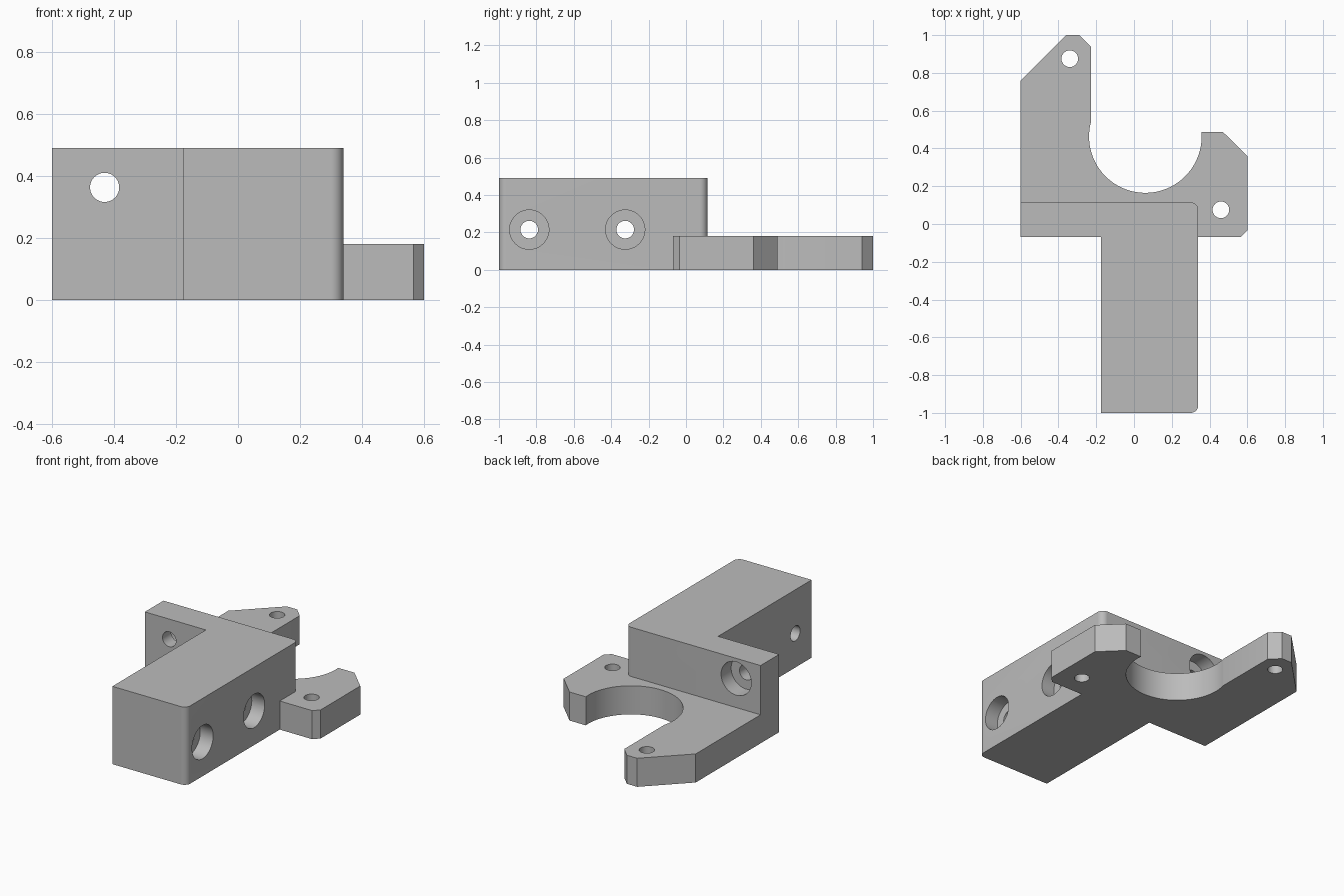
import bpy, bmesh
from math import sin, cos, pi, radians
from mathutils import Vector

cube = bpy.data.objects.get("Cube")
if cube:
    bpy.data.objects.remove(cube, do_unlink=True)

grey = bpy.data.materials.new("plain_grey")
grey.use_nodes = True
colour = (0.5, 0.5, 0.5, 1)
grey.diffuse_color = colour
grey.node_tree.nodes["Principled BSDF"].inputs["Base Color"].default_value = colour


def arc(cx, cy, r, start, end, steps):
    """Points along an arc, angles in degrees."""
    angles = [radians(start + (end - start) * i / steps) for i in range(steps + 1)]
    return [(cx + r * cos(a), cy + r * sin(a)) for a in angles]


def prism(name, outline, height):
    """Extrude a flat outline upward from the ground."""
    bm = bmesh.new()
    face = bm.faces.new([bm.verts.new((x, y, 0)) for x, y in outline])
    result = bmesh.ops.extrude_face_region(bm, geom=[face])
    top = [v for v in result["geom"] if isinstance(v, bmesh.types.BMVert)]
    bmesh.ops.translate(bm, verts=top, vec=(0, 0, height))
    bmesh.ops.recalc_face_normals(bm, faces=bm.faces)
    mesh = bpy.data.meshes.new(name)
    bm.to_mesh(mesh)
    bm.free()
    mesh.materials.append(grey)
    obj = bpy.data.objects.new(name, mesh)
    bpy.context.collection.objects.link(obj)
    return obj


def combine(target, other, operation):
    """Apply a boolean and discard the helper."""
    mod = target.modifiers.new(operation.lower(), "BOOLEAN")
    mod.object, mod.operation, mod.solver = other, operation, "EXACT"
    bpy.context.view_layer.objects.active = target
    bpy.ops.object.modifier_apply(modifier=mod.name)
    bpy.data.objects.remove(other, do_unlink=True)


def drill(target, start, end, radius):
    """Cut a round hole between two points."""
    a, b = Vector(start), Vector(end)
    bpy.ops.mesh.primitive_cylinder_add(
        vertices=48, radius=radius, depth=(b - a).length, location=(a + b) / 2,
        rotation=(b - a).to_track_quat("Z", "Y").to_euler())
    cutter = bpy.context.object
    cutter.name = "hole_cutter"
    cutter.hide_render = True
    cutter.data.materials.append(grey)
    combine(target, cutter, "DIFFERENCE")


LEFT, RIGHT, FRONT, BACK = -0.175, 0.34, -0.07, 0.115
CORNER = 0.04

# Tall L-shaped block with two rounded corners
block = [(-0.6, BACK), (-0.6, FRONT), (LEFT, FRONT), (LEFT, -1)]
block += arc(RIGHT - CORNER, -1 + CORNER, CORNER, -90, 0, 10)
block += arc(RIGHT - CORNER, BACK - CORNER, CORNER, 0, 90, 10)
bracket = prism("mounting_bracket", block, 0.49)

# Low forked plate with a round cradle between its arms
plate = [(-0.6, FRONT), (0.565, FRONT), (0.6, -0.035), (0.6, 0.36),
         (0.47, 0.488), (0.356, 0.488)]
plate += arc(0.06, 0.463, 0.298, 0, -195, 64)
plate += [(-0.228, 0.94), (-0.288, 1), (-0.36, 1), (-0.6, 0.76)]
combine(bracket, prism("forked_plate", plate, 0.18), "UNION")

# Small vertical holes in the plate arms
for x, y in ((-0.34, 0.875), (0.46, 0.075)):
    drill(bracket, (x, y, -0.1), (x, y, 0.3), 0.044)

# Counterbored holes through the long arm
for y in (-0.838, -0.325):
    drill(bracket, (-0.3, y, 0.215), (0.5, y, 0.215), 0.047)
    drill(bracket, (RIGHT - 0.09, y, 0.215), (0.5, y, 0.215), 0.105)

# Counterbored hole through the short arm, opening to the back
drill(bracket, (-0.43, -0.2, 0.363), (-0.43, 0.3, 0.363), 0.047)
drill(bracket, (-0.43, BACK - 0.1, 0.363), (-0.43, 0.3, 0.363), 0.105)

# Smooth curved walls, crisp edges
bpy.ops.object.select_all(action="DESELECT")
bracket.select_set(True)
bpy.context.view_layer.objects.active = bracket
bpy.ops.object.shade_smooth_by_angle(angle=radians(30))
